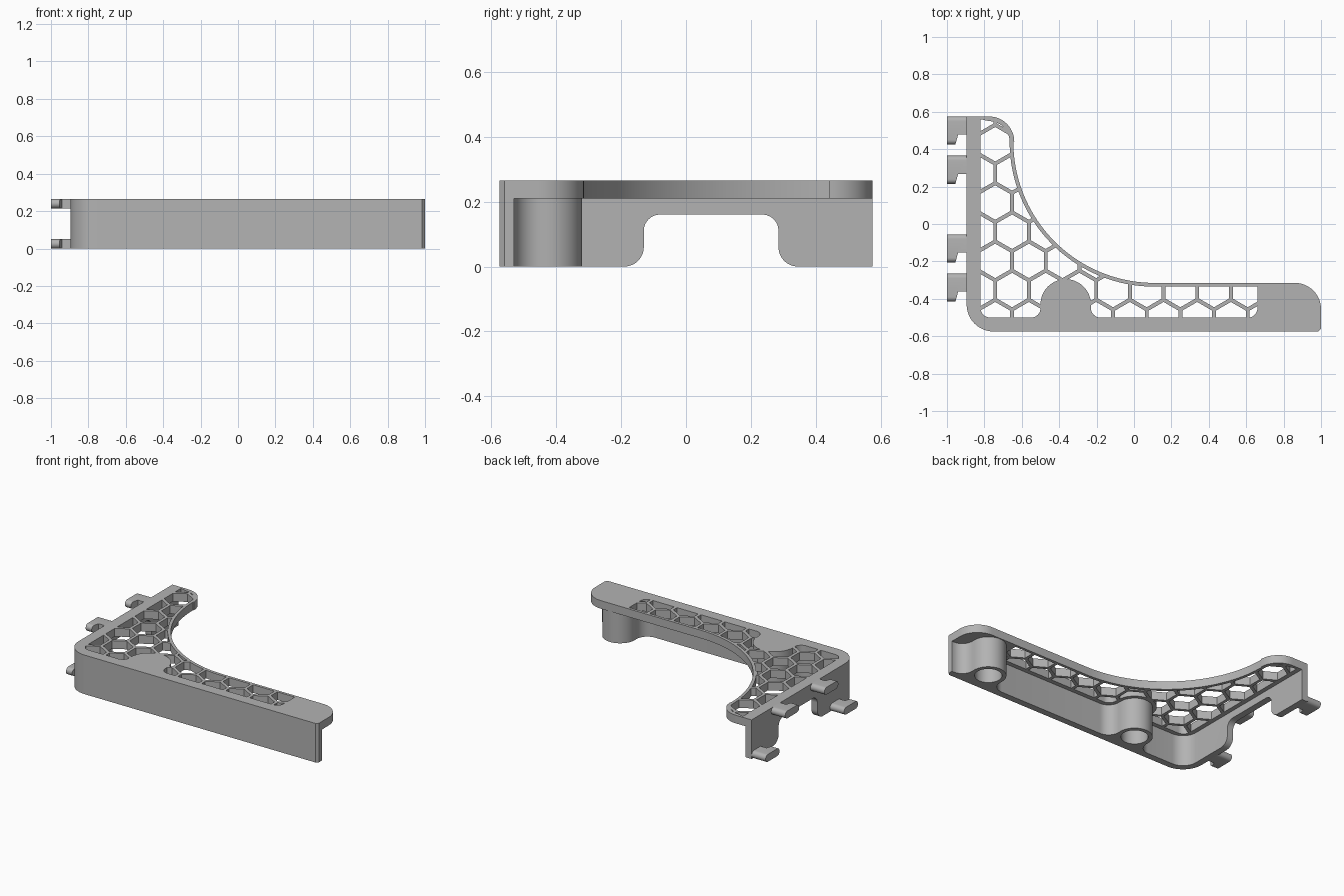
import bpy, bmesh, math
from mathutils import Vector

old = bpy.data.objects.get("Cube")
if old:
    bpy.data.objects.remove(old, do_unlink=True)

grey = bpy.data.materials.new("plain grey")
grey.use_nodes = True
colour = (0.45, 0.45, 0.45, 1)
grey.diffuse_color = colour
grey.node_tree.nodes["Principled BSDF"].inputs["Base Color"].default_value = colour


def arc(cx, cy, r, start, end, steps=12):
    angles = [math.radians(start + (end - start) * i / steps) for i in range(steps + 1)]
    return [(cx + r * math.cos(a), cy + r * math.sin(a)) for a in angles]


def prism(name, outlines, low, high, axis="z"):
    """Extrude closed outlines along z, or (y, z) outlines along x."""
    bm = bmesh.new()
    for outline in outlines:
        place = (lambda p: (low, p[0], p[1])) if axis == "x" else (lambda p: (p[0], p[1], low))
        face = bm.faces.new([bm.verts.new(place(p)) for p in outline])
        ext = bmesh.ops.extrude_face_region(bm, geom=[face])
        step = Vector((1, 0, 0) if axis == "x" else (0, 0, 1)) * (high - low)
        bmesh.ops.translate(bm, vec=step, verts=[v for v in ext["geom"] if isinstance(v, bmesh.types.BMVert)])
    bmesh.ops.remove_doubles(bm, verts=bm.verts, dist=1e-5)
    bmesh.ops.recalc_face_normals(bm, faces=bm.faces)
    mesh = bpy.data.meshes.new(name)
    bm.to_mesh(mesh)
    bm.free()
    mesh.materials.append(grey)
    obj = bpy.data.objects.new(name, mesh)
    bpy.context.collection.objects.link(obj)
    return obj


def activate(obj):
    bpy.ops.object.select_all(action="DESELECT")
    obj.select_set(True)
    bpy.context.view_layer.objects.active = obj


def combine(obj, tool, operation):
    mod = obj.modifiers.new("cut", "BOOLEAN")
    mod.solver = "EXACT"
    mod.operation = operation
    mod.object = tool
    activate(obj)
    bpy.ops.object.modifier_apply(modifier=mod.name)
    bpy.data.objects.remove(tool, do_unlink=True)


HEIGHT, PLATE_LOW = 0.265, 0.21
BOSS_Y, BOSS_XS = -0.43, (-0.365, 0.795)


def boss_bump(cx, r, fillet):
    """Round bump standing on a wall, with a fillet on each side."""
    y = BOSS_Y - 0.02
    return (arc(cx - r - fillet, y, fillet, -90, 0) + arc(cx, BOSS_Y, r, 180, 0, 24)
            + arc(cx + r + fillet, y, fillet, 180, 270))


# Front and left walls with the two screw bosses
outer_corner = arc(-0.75, -0.43, 0.145, 270, 180)
walls = [(1, -0.56), (0.985, -0.575)] + outer_corner + [(-0.895, 0.575), (-0.85, 0.575)]
walls += arc(-0.75, -0.43, 0.10, 180, 270)
for cx in BOSS_XS:
    walls += boss_bump(cx, 0.11, 0.08)
walls.append((1, -0.53))
wall_frame = prism("wall_frame", [walls], 0, PLATE_LOW)

# Screw holes
holes = prism("holes", [arc(cx, BOSS_Y, 0.083, 0, 352.5, 47) for cx in BOSS_XS], -0.1, 0.205)
combine(wall_frame, holes, "DIFFERENCE")

# Arched opening in the left wall
opening = [(-0.19, -0.05)] + arc(-0.19, 0.06, 0.06, -90, 0) + arc(-0.08, 0.11, 0.05, 180, 90)
opening += arc(0.235, 0.11, 0.05, 90, 0) + arc(0.345, 0.06, 0.06, 180, 270) + [(0.345, -0.05)]
combine(wall_frame, prism("opening", [opening], -1, -0.8, "x"), "DIFFERENCE")

# Top plate with the sweeping inner curve
plate = [(0.985, -0.575), (1, -0.56)] + arc(0.86, -0.455, 0.14, 0, 90)
plate += arc(0.11, 0.44, 0.755, 270, 180, 40) + arc(-0.775, 0.44, 0.135, 0, 90)
plate += [(-0.895, 0.575)] + outer_corner[::-1]
top_plate = prism("top_plate", [plate], PLATE_LOW, HEIGHT)

# Honeycomb openings, limited to the area inside the rim
pocket = arc(-0.77, -0.45, 0.05, 180, 270) + boss_bump(BOSS_XS[0], 0.135, 0.05)
pocket += arc(0.61, -0.45, 0.05, -90, 0) + [(0.66, -0.333)]
pocket += arc(0.11, 0.44, 0.775, 270, 180, 40) + arc(-0.775, 0.44, 0.11, 0, 90)
pocket.append((-0.82, 0.56))
PITCH = 0.18
cells = []
for row in range(-2, 8):
    for col in range(-2, 10):
        x = -0.652 + PITCH * (col + 0.5 * (row % 2))
        y = -0.353 + PITCH * math.sqrt(3) / 2 * row
        cells.append(arc(x, y, 0.092, 30, 330, 5))
honeycomb = prism("honeycomb", cells, 0.15, 0.3)
combine(honeycomb, prism("pocket", [pocket], 0.18, 0.28), "INTERSECT")
combine(top_plate, honeycomb, "DIFFERENCE")

# Hooked clips on the left side: the outer two low, the inner two high
parts = [wall_frame, top_plate]
for i, (y, z) in enumerate([(0.575, 0), (0.365, 0.215), (-0.055, 0.215), (-0.265, 0)]):
    side = arc(y - 0.025, z + 0.025, 0.025, -90, 90) + arc(y - 0.125, z + 0.025, 0.025, 90, 270)
    clip = prism(f"clip_{i + 1}", [side], -1, -0.89, "x")
    notch = [(-0.955, y - 0.2), (-0.955, y - 0.15), (-0.94, y - 0.097), (-0.8, y - 0.097), (-0.8, y - 0.2)]
    combine(clip, prism("notch", [notch], -0.1, 0.4), "DIFFERENCE")
    parts.append(clip)

for obj in parts:
    activate(obj)
    bpy.ops.object.shade_smooth_by_angle(angle=math.radians(30))
